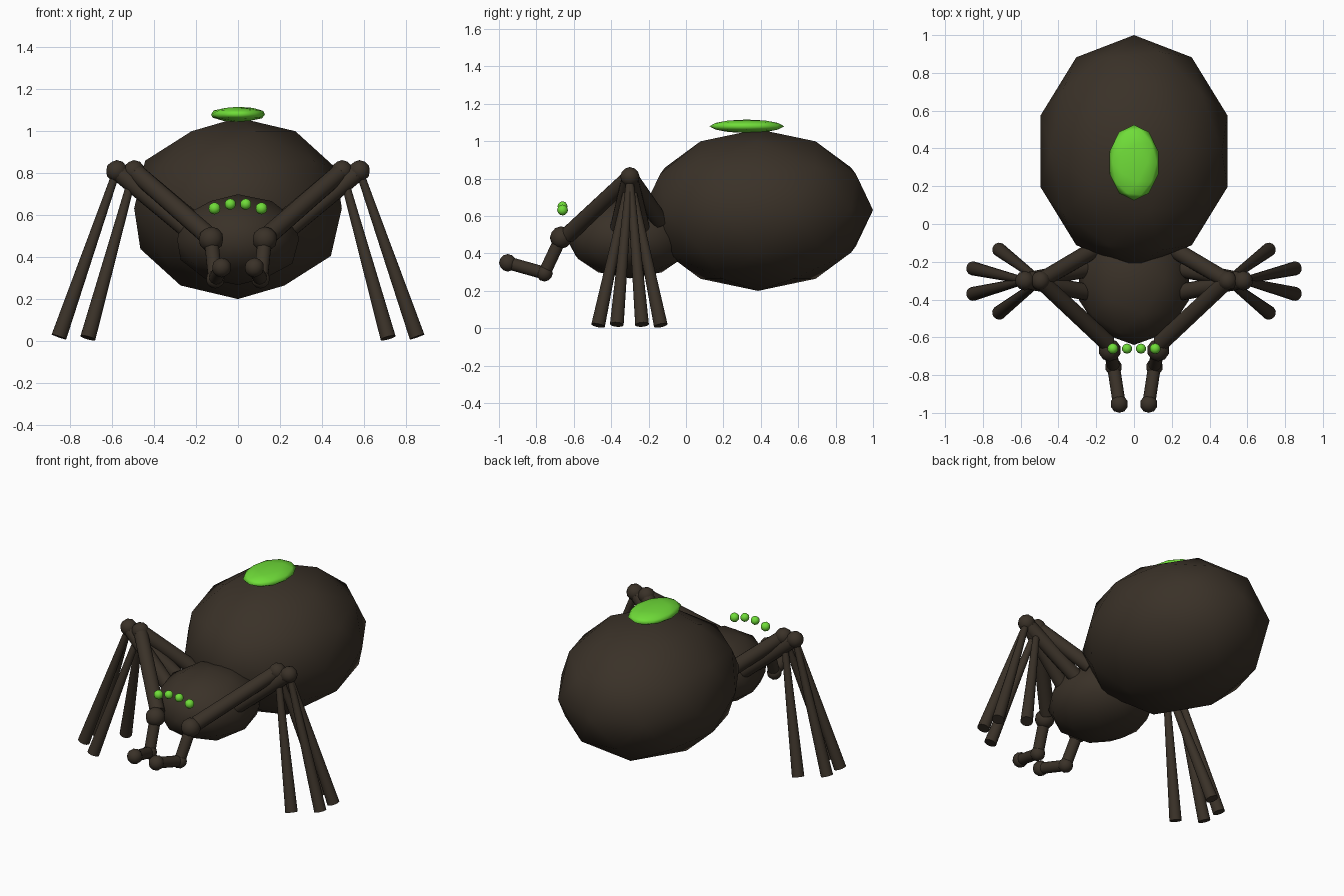
import bpy, bmesh, math
from mathutils import Vector, Matrix

if "Cube" in bpy.data.objects:
    bpy.data.objects.remove(bpy.data.objects["Cube"])


def material(name, rgb):
    m = bpy.data.materials.new(name)
    m.diffuse_color = (*rgb, 1)
    m.use_nodes = True
    m.node_tree.nodes["Principled BSDF"].inputs["Base Color"].default_value = m.diffuse_color
    return m


BROWN = material("dark_brown", (0.042, 0.031, 0.021))
GREEN = material("bright_green", (0.16, 0.72, 0.04))


def finish(name, bm, mat):
    me = bpy.data.meshes.new(name)
    bm.to_mesh(me)
    bm.free()
    me.materials.append(mat)
    ob = bpy.data.objects.new(name, me)
    bpy.context.collection.objects.link(ob)
    return ob


def ball(name, centre, radii, mat=BROWN, level=2):
    """Smooth low-poly ellipsoid."""
    bm = bmesh.new()
    bmesh.ops.create_icosphere(bm, subdivisions=level, radius=1)
    bmesh.ops.scale(bm, vec=radii, verts=bm.verts)
    bmesh.ops.translate(bm, vec=centre, verts=bm.verts)
    for f in bm.faces:
        f.smooth = True
    return finish(name, bm, mat)


def limb(name, start, end, r1, r2):
    """Tapered round bar between two points, with flat ends."""
    a, b = Vector(start), Vector(end)
    bm = bmesh.new()
    bmesh.ops.create_cone(bm, cap_ends=True, segments=16, radius1=r1, radius2=r2,
                          depth=(b - a).length)
    turn = (b - a).to_track_quat('Z', 'Y').to_matrix().to_4x4()
    bmesh.ops.transform(bm, matrix=Matrix.Translation((a + b) / 2) @ turn, verts=bm.verts)
    for f in bm.faces:
        f.smooth = len(f.verts) == 4
    for e in bm.edges:
        e.smooth = all(f.smooth for f in e.link_faces)
    return finish(name, bm, BROWN)


# Body
ball("abdomen", (0, 0.385, 0.632), (0.52, 0.615, 0.432))
ball("head", (0, -0.3, 0.483), (0.305, 0.34, 0.216))
ball("back_spot", (0, 0.325, 1.08), (0.135, 0.2, 0.036), GREEN)

for s, side in ((-1, "left"), (1, "right")):
    # Eyes
    ball(f"outer_eye_{side}", (s * 0.112, -0.66, 0.632), (0.029,) * 3, GREEN)
    ball(f"inner_eye_{side}", (s * 0.037, -0.66, 0.652), (0.027,) * 3, GREEN)

    # Legs: knee, thigh root, foot
    inner, outer = (s * 0.495, -0.3, 0.81), (s * 0.578, -0.3, 0.81)
    legs = (
        ("front", inner, (s * 0.14, -0.63, 0.5), (s * 0.715, -0.47, 0.015)),
        ("mid_front", outer, (s * 0.2, -0.37, 0.5), (s * 0.853, -0.37, 0.02)),
        ("mid_back", outer, (s * 0.2, -0.23, 0.5), (s * 0.853, -0.235, 0.02)),
        ("back", inner, (s * 0.22, -0.14, 0.575), (s * 0.715, -0.135, 0.015)),
    )
    for part, knee, root, foot in legs:
        limb(f"{part}_thigh_{side}", knee, root, 0.042, 0.045)
        limb(f"{part}_shin_{side}", knee, foot, 0.018, 0.037)
    ball(f"inner_knee_{side}", inner, (0.052,) * 3)
    ball(f"outer_knee_{side}", outer, (0.052,) * 3)

    # Feelers
    joint, elbow, tip = (s * 0.128, -0.668, 0.485), (s * 0.108, -0.757, 0.295), (s * 0.078, -0.953, 0.35)
    limb(f"feeler_upper_{side}", joint, elbow, 0.034, 0.034)
    limb(f"feeler_lower_{side}", elbow, tip, 0.034, 0.034)
    ball(f"feeler_joint_{side}", joint, (0.06,) * 3)
    ball(f"feeler_elbow_{side}", elbow, (0.045,) * 3)
    ball(f"feeler_tip_{side}", tip, (0.047,) * 3)
